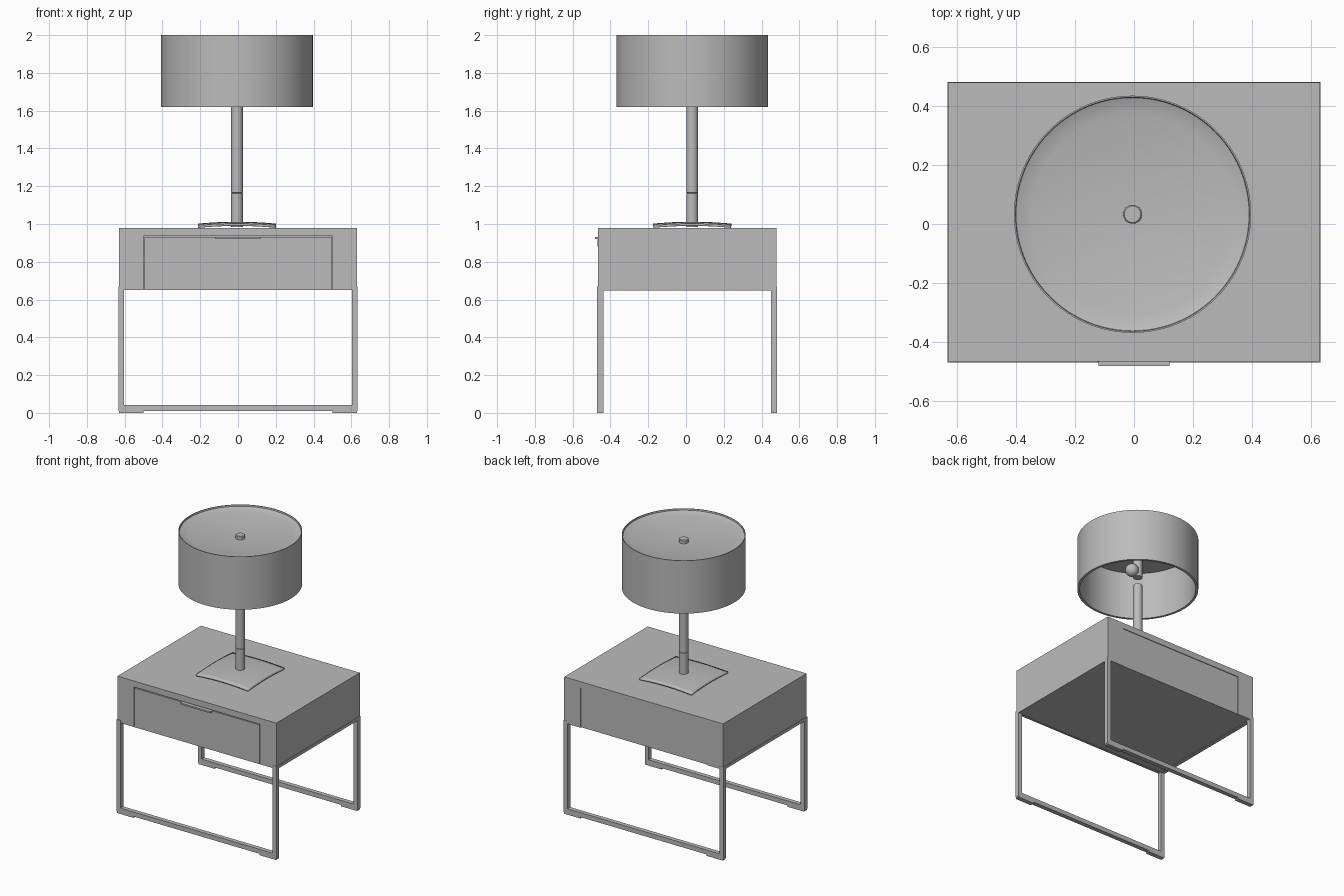
import bpy, bmesh, math
from mathutils import Matrix, Vector

if "Cube" in bpy.data.objects:
    bpy.data.objects.remove(bpy.data.objects["Cube"], do_unlink=True)

grey = bpy.data.materials.new("plain_grey")
grey.use_nodes = True
COLOUR = (0.5, 0.5, 0.5, 1)
grey.diffuse_color = COLOUR
grey.node_tree.nodes["Principled BSDF"].inputs["Base Color"].default_value = COLOUR

LAMP = Vector((-0.005, 0.033, 0))


def finish(name, bm, smooth=False):
    bmesh.ops.recalc_face_normals(bm, faces=bm.faces)
    mesh = bpy.data.meshes.new(name)
    bm.to_mesh(mesh)
    bm.free()
    mesh.materials.append(grey)
    obj = bpy.data.objects.new(name, mesh)
    bpy.context.collection.objects.link(obj)
    if smooth:
        bpy.ops.object.select_all(action="DESELECT")
        obj.select_set(True)
        bpy.context.view_layer.objects.active = obj
        bpy.ops.object.shade_smooth_by_angle(angle=math.radians(35))
    return obj


def add_box(bm, x, y, z):
    size = [b - a for a, b in (x, y, z)]
    mid = [(a + b) / 2 for a, b in (x, y, z)]
    bmesh.ops.create_cube(bm, size=1, matrix=Matrix.Translation(mid) @ Matrix.Diagonal((*size, 1)))


def boxes(name, *parts):
    bm = bmesh.new()
    for part in parts:
        add_box(bm, *part)
    return finish(name, bm)


def lathe(name, profile, steps=64):
    """Spin a radius/height profile about the lamp axis."""
    bm = bmesh.new()
    verts = [bm.verts.new(LAMP + Vector((r, 0, z))) for r, z in profile]
    edges = [bm.edges.new(pair) for pair in zip(verts, verts[1:])]
    bmesh.ops.spin(bm, geom=verts + edges, cent=LAMP, axis=(0, 0, 1),
                   angle=math.tau, steps=steps, use_duplicate=False)
    bmesh.ops.remove_doubles(bm, verts=bm.verts, dist=0.0001)
    return finish(name, bm, True)


# Cabinet: core with a top slab and corner panels
FRONT, BACK = -0.466, 0.48
boxes("cabinet_core", ((-0.63, 0.63), (FRONT + 0.012, BACK - 0.005), (0.652, 0.975)))
boxes("cabinet_top", ((-0.63, 0.63), (FRONT, BACK), (0.937, 0.98)))
for side, s in (("left", 1), ("right", -1)):
    x = sorted((s * 0.5, s * 0.63))
    boxes(side + "_corner_panels",
          (x, (FRONT, FRONT + 0.02), (0.65, 0.94)),
          (x, (BACK - 0.02, BACK), (0.65, 0.94)))
    boxes(side + "_bottom_rail", (sorted((s * 0.605, s * 0.633)), (FRONT, BACK), (0.648, 0.67)))

# Drawer with a thin folded pull
boxes("drawer_front", ((-0.495, 0.495), (FRONT, FRONT + 0.014), (0.65, 0.931)))
boxes("drawer_pull_lip", ((-0.12, 0.12), (-0.482, FRONT + 0.002), (0.92, 0.931)))
bm = bmesh.new()
add_box(bm, (-0.125, 0.125), (FRONT - 0.003, FRONT + 0.002), (0.882, 0.922))
corners = [e for e in bm.edges
           if all(v.co.z < 0.9 for v in e.verts) and abs(e.verts[0].co.x - e.verts[1].co.x) < 0.01]
bmesh.ops.bevel(bm, geom=corners, offset=0.012, segments=4, affect="EDGES")
finish("drawer_pull_plate", bm)

# Loop legs with foot pads, front and back
for name, y0, y1 in (("front", -0.47, -0.438), ("back", 0.45, 0.482)):
    y = (y0, y1)
    boxes(name + "_leg_loop",
          ((-0.633, -0.603), y, (0.01, 0.67)),
          ((0.603, 0.633), y, (0.01, 0.67)),
          ((-0.603, 0.603), y, (0.01, 0.042)))
    boxes(name + "_foot_pads",
          ((-0.63, -0.5), y, (0, 0.012)),
          ((0.5, 0.63), y, (0, 0.012)))

# Lamp base: a gently domed square plate
bm = bmesh.new()
bmesh.ops.create_grid(bm, x_segments=16, y_segments=16, size=0.207)
for v in bm.verts:
    v.co.z = 1.012 - 0.24 * v.co.xy.length_squared
    v.co += LAMP
base = finish("lamp_base", bm, True)
thick = base.modifiers.new("thickness", "SOLIDIFY")
thick.thickness = 0.012
thick.offset = -1

# Lamp pole in two sections with a fine seam
lathe("lamp_pole_lower", [(0, 0.985), (0.031, 0.985), (0.031, 1.162), (0.028, 1.163), (0, 1.163)], 32)
lathe("lamp_pole_upper", [(0, 1.16), (0.028, 1.165), (0.031, 1.166), (0.031, 1.65), (0, 1.65)], 32)

# Drum shade, open below, with a dished lid
lathe("lamp_shade", [(0, 1.945), (0.34, 1.975), (0.375, 1.982), (0.395, 1.99), (0.397, 2.0),
                     (0.402, 2.0), (0.402, 1.62), (0.385, 1.62), (0.385, 1.965),
                     (0.34, 1.96), (0, 1.93)], 96)
lathe("shade_knob", [(0, 1.93), (0.032, 1.93), (0.032, 1.968), (0.028, 1.972), (0, 1.972)], 32)

# Bulb holder under the lid
lathe("bulb_stem", [(0, 1.935), (0.031, 1.935), (0.031, 1.71), (0, 1.71)], 32)
bm = bmesh.new()
bmesh.ops.create_uvsphere(bm, u_segments=24, v_segments=16, radius=0.045,
                          matrix=Matrix.Translation(LAMP + Vector((0.05, 0, 1.75))))
finish("bulb", bm, True)
